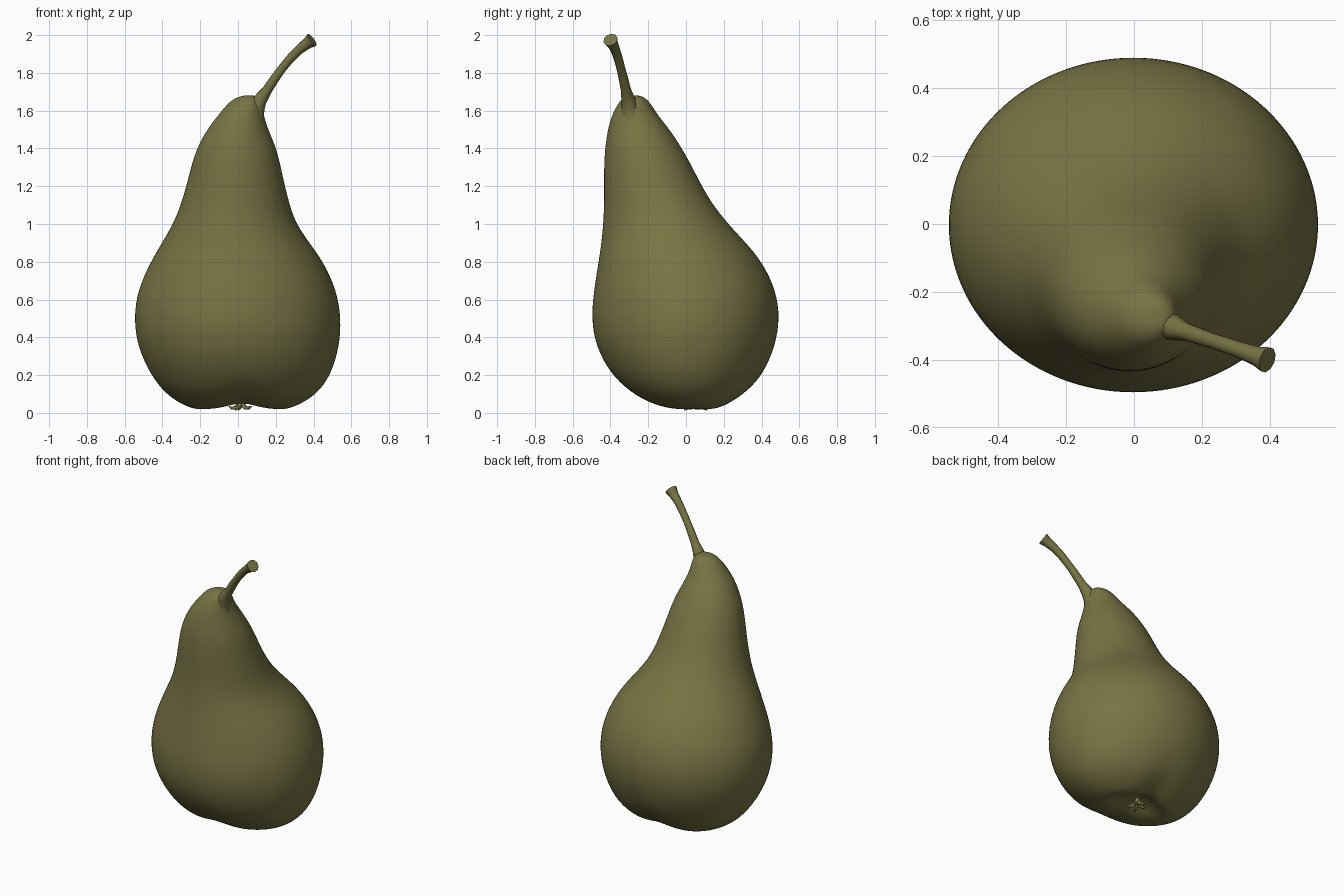
import bpy, bmesh, math
from mathutils import Vector

default = bpy.data.objects.get("Cube")
if default:
    bpy.data.objects.remove(default, do_unlink=True)

olive = bpy.data.materials.new("olive green")
olive.use_nodes = True
colour = (0.185, 0.175, 0.058, 1)
olive.diffuse_color = colour
bsdf = olive.node_tree.nodes["Principled BSDF"]
bsdf.inputs["Base Color"].default_value = colour
bsdf.inputs["Roughness"].default_value = 0.7


def finish(bm, name):
    """Turn a bmesh into a smooth shaded object with the skin colour."""
    bmesh.ops.recalc_face_normals(bm, faces=bm.faces)
    for face in bm.faces:
        face.smooth = True
    mesh = bpy.data.meshes.new(name)
    bm.to_mesh(mesh)
    bm.free()
    mesh.materials.append(olive)
    obj = bpy.data.objects.new(name, mesh)
    bpy.context.collection.objects.link(obj)
    return obj


def tube(name, points, sides=12, squash=1.0):
    """Round tube through (position, radius) points, closed at both ends."""
    curve = bpy.data.curves.new(name, "CURVE")
    curve.dimensions = "3D"
    curve.bevel_depth = 1
    curve.bevel_resolution = sides // 4
    curve.resolution_u = 6
    curve.use_fill_caps = True
    spline = curve.splines.new("BEZIER")
    spline.bezier_points.add(len(points) - 1)
    for bp, (pos, radius) in zip(spline.bezier_points, points):
        bp.co = pos
        bp.radius = radius
        bp.handle_left_type = bp.handle_right_type = "AUTO"
    curve.materials.append(olive)
    obj = bpy.data.objects.new(name, curve)
    bpy.context.collection.objects.link(obj)
    bpy.ops.object.select_all(action="DESELECT")
    obj.select_set(True)
    bpy.context.view_layer.objects.active = obj
    bpy.ops.object.convert(target="MESH")
    bpy.ops.object.shade_smooth_by_angle(angle=math.radians(50))
    return obj


# Body outline: height, left and right limits, front and back limits
SECTIONS = [
    (.045, -.06, .09, .00, .10),
    (.020, -.15, .18, -.05, .15),
    (.015, -.22, .25, -.11, .19),
    (.045, -.30, .33, -.21, .25),
    (.10, -.385, .42, -.305, .33),
    (.20, -.465, .495, -.40, .41),
    (.35, -.535, .54, -.48, .475),
    (.50, -.555, .55, -.505, .50),
    (.65, -.535, .525, -.49, .48),
    (.80, -.465, .455, -.465, .405),
    (.90, -.405, .38, -.45, .32),
    (1.0, -.345, .31, -.44, .225),
    (1.1, -.305, .275, -.435, .145),
    (1.2, -.275, .25, -.435, .085),
    (1.3, -.25, .228, -.435, .035),
    (1.4, -.22, .205, -.43, -.02),
    (1.5, -.165, .16, -.415, -.085),
    (1.57, -.11, .138, -.395, -.145),
    (1.62, -.07, .13, -.37, -.175),
    (1.66, -.03, .12, -.345, -.205),
    (1.68, .02, .095, -.31, -.24),
]
SIDES = 32

# Pear body: oval rings lofted from base to shoulder
bm = bmesh.new()
rings = []
for z, x0, x1, y0, y1 in SECTIONS:
    ring = []
    for i in range(SIDES):
        a = math.tau * i / SIDES
        x = (x0 + x1) / 2 + (x1 - x0) / 2 * math.cos(a)
        y = (y0 + y1) / 2 + (y1 - y0) / 2 * math.sin(a)
        # Shallow groove between the two lobes of the base
        lift = .035 * math.exp(-((x - .02) / .1) ** 2) * max(0, 1 - z / .25)
        ring.append(bm.verts.new((x, y, z + lift)))
    rings.append(ring)
for low, high in zip(rings, rings[1:]):
    for i in range(SIDES):
        j = (i + 1) % SIDES
        bm.faces.new((low[i], low[j], high[j], high[i]))
for ring, offset in ((rings[0], .015), (rings[-1], 0)):
    centre = sum((v.co for v in ring), Vector()) / SIDES
    tip = bm.verts.new(centre + Vector((0, 0, offset)))
    for i in range(SIDES):
        bm.faces.new((ring[i], ring[(i + 1) % SIDES], tip))
body = finish(bm, "pear_body")
subsurf = body.modifiers.new("smooth skin", "SUBSURF")
subsurf.levels = subsurf.render_levels = 2

# Stem: leans out of the shoulder and flares at its cut end
tube("stem", [
    ((.085, -.285, 1.54), .055),
    ((.105, -.30, 1.63), .042),
    ((.155, -.318, 1.71), .027),
    ((.235, -.345, 1.825), .023),
    ((.315, -.372, 1.915), .025),
    ((.365, -.39, 1.955), .030),
    ((.392, -.40, 1.975), .039),
])

# Dried flower end: small curled sepals in the hollow of the base
for i in range(5):
    a = math.tau * i / 5 + .5
    out = Vector((math.cos(a), math.sin(a), 0))
    base = Vector((.015, .05, .07))
    tube("sepal_%d" % (i + 1), [
        (base, .014),
        (base + out * .02 - Vector((0, 0, .035)), .011),
        (base + out * .045 - Vector((0, 0, .045)), .008),
        (base + out * .065 - Vector((0, 0, .035 + .02 * (i % 2))), .003),
    ], sides=8)
